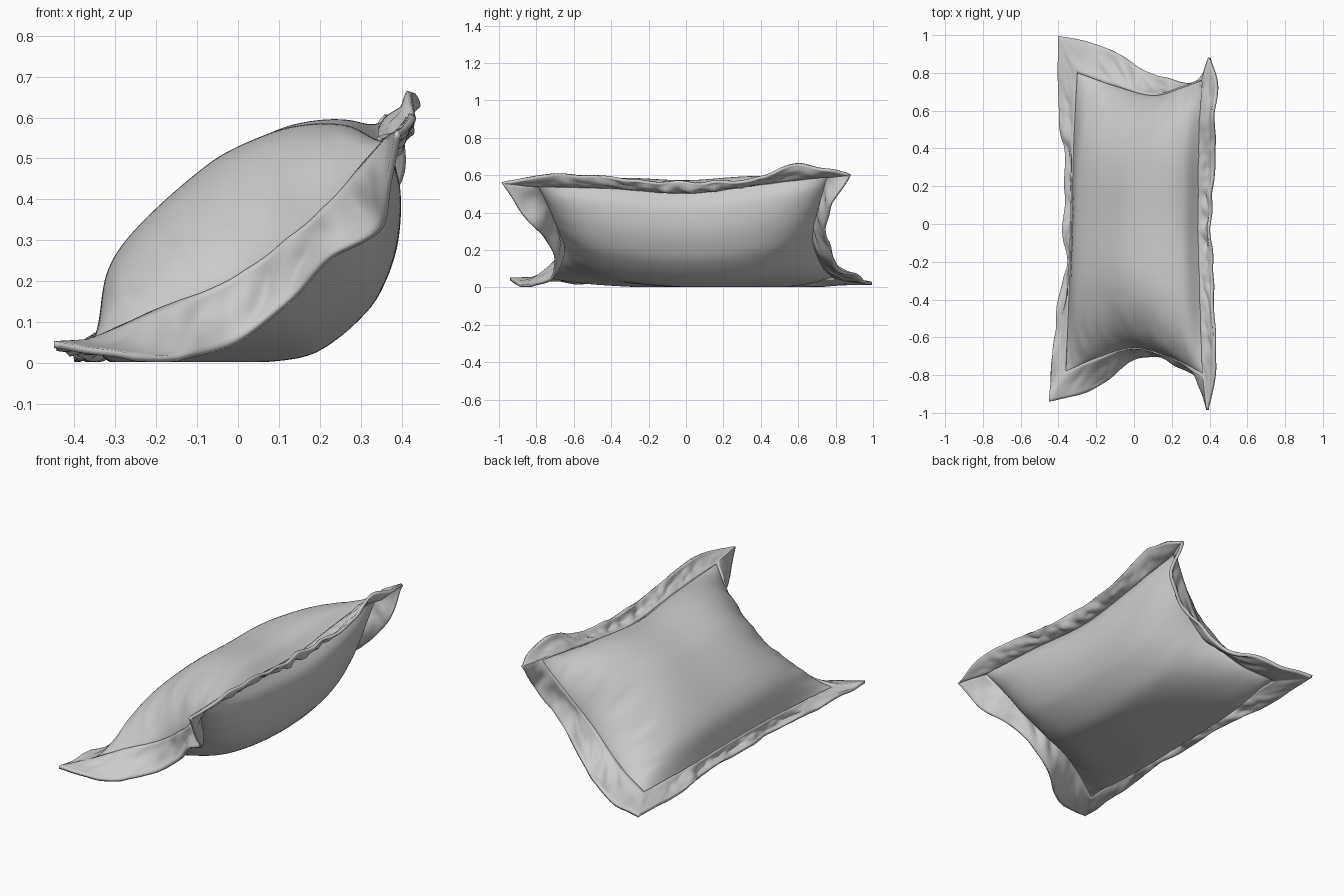
import bpy, bmesh, math
from mathutils import Vector, noise

if "Cube" in bpy.data.objects:
    bpy.data.objects.remove(bpy.data.objects["Cube"])


def curve(pts):
    """Smooth curve through points, parameter 0..1 by chord length."""
    p = [Vector(q) for q in pts]
    t = [0.0]
    for a, b in zip(p, p[1:]):
        t.append(t[-1] + (b - a).length)
    t = [x / t[-1] for x in t]
    n = len(p)
    m = []
    for i in range(n):
        a, b = max(i - 1, 0), min(i + 1, n - 1)
        m.append((p[b] - p[a]) / (t[b] - t[a]))

    def ev(s):
        i = 0
        while i < n - 2 and s > t[i + 1]:
            i += 1
        h = t[i + 1] - t[i]
        k = (s - t[i]) / h
        return (p[i] * (2*k**3 - 3*k*k + 1) + m[i] * h * (k**3 - 2*k*k + k)
                + p[i + 1] * (3*k*k - 2*k**3) + m[i + 1] * h * (k**3 - k*k))
    return ev


def finish(name, bm):
    bmesh.ops.recalc_face_normals(bm, faces=bm.faces)
    me = bpy.data.meshes.new(name)
    bm.to_mesh(me)
    bm.free()
    ob = bpy.data.objects.new(name, me)
    bpy.context.collection.objects.link(ob)
    bpy.context.view_layer.objects.active = ob
    ob.select_set(True)
    bpy.ops.object.shade_smooth_by_angle(angle=math.radians(50))
    ob.select_set(False)
    return ob


def add_grid(bm, rows):
    vs = [[bm.verts.new(c) for c in r] for r in rows]
    for r0, r1 in zip(vs, vs[1:]):
        for j in range(len(r0) - 1):
            bm.faces.new((r0[j], r0[j + 1], r1[j + 1], r1[j]))


# seam corners and seam edges
A, B = (-.36, -.78, .05), (.365, -.79, .545)
C, D = (.36, .76, .60), (-.30, .80, .05)
front_in = curve([A, (-.2, -.71, .125), (0, -.655, .215), (.2, -.71, .37), B])
right_in = curve([B, (.35, -.4, .535), (.34, 0, .51), (.345, .4, .555), C])
back_in = curve([C, (.25, .72, .45), (.1, .68, .27), (-.1, .73, .12), D])
left_in = curve([D, (-.32, .4, .06), (-.33, 0, .07), (-.345, -.4, .07), A])

# outer flange edges
A2, B2 = (-.45, -.94, .045), (.39, -.985, .56)
C2, D2 = (.40, .88, .60), (-.40, .995, .02)
front_out = curve([A2, (-.2, -.87, .012), (-.03, -.73, .04), (.1, -.70, .13),
                   (.22, -.74, .25), (.35, -.83, .34), B2])
right_out = curve([B2, (.43, -.75, .60), (.42, -.4, .585), (.40, 0, .565),
                   (.42, .35, .59), (.41, .6, .67), (.44, .75, .63), C2])
back_out = curve([C2, (.39, .78, .44), (.24, .745, .26), (.08, .80, .12),
                  (-.1, .91, .06), (-.25, .965, .03), D2])
left_out = curve([D2, (-.40, .6, .012), (-.365, .3, .012), (-.37, 0, .012),
                  (-.375, -.3, .012), (-.42, -.6, .03), A2])

# mid cross-section of the upper and lower cloth (x, 0, z)
mid_l, mid_r = left_in(.5), right_in(.5)
section = lambda pts: curve([(mid_l.x, 0, mid_l.z)] + [(x, 0, z) for x, z in pts]
                            + [(mid_r.x, 0, mid_r.z)])
upper = section([(-.31, .22), (-.23, .335), (-.07, .48), (.03, .535), (.14, .57), (.26, .565)])
lower = section([(-.31, .0), (-.1, 0), (.1, .005), (.2, .03), (.32, .13), (.37, .22),
                 (.395, .32), (.39, .43)])


def base(u, v):
    """Patch spanned by the four seams."""
    f, k = front_in(u), back_in(1 - u)
    l, r = left_in(1 - v), right_in(v)
    a, b, c, d = map(Vector, (A, B, C, D))
    return (f*(1-v) + k*v + l*(1-u) + r*u
            - a*(1-u)*(1-v) - b*u*(1-v) - c*u*v - d*(1-u)*v)


# cushion: two puffed sheets joined at the seam
NU, NV = 72, 110
us = [(1 - math.cos(math.pi * i / NU)) / 2 for i in range(NU + 1)]
vs = [(1 - math.cos(math.pi * j / NV)) / 2 for j in range(NV + 1)]
bm = bmesh.new()
for prof, side in ((upper, 1), (lower, -1)):
    rows = []
    for u in us:
        puff = prof(u) - base(u, .5)
        puff.y = 0
        row = []
        for v in vs:
            w = abs(2 * v - 1)
            p = base(u, v) + puff * max(0, 1 - w ** 3.3) ** .7
            # gathered wrinkles running inwards from the short ends
            edge = (4 * u * (1 - u)) * min(1, (1 - w) * 12) * max(0, w - .6) * 2
            n = noise.noise(Vector((u * 9, v * 4, side * 4)))
            n += .6 * noise.noise(Vector((u * 22, v * 9, side * 9)))
            p += Vector((-.55, 0, .83)) * side * n * edge * (.024 if side > 0 else .006)
            p.z = max(p.z, .002)
            row.append(p)
        rows.append(row)
    add_grid(bm, rows)
bmesh.ops.remove_doubles(bm, verts=bm.verts, dist=1e-5)
finish("cushion", bm)

# flange: rippled cloth border around the seam
bm = bmesh.new()
NS, NW = 90, 10
rows = []
for fin, fout in ((front_in, front_out), (right_in, right_out),
                  (back_in, back_out), (left_in, left_out)):
    for i in range(NS + 1):
        s = i / NS
        a, b = fin(s), fout(s)
        along = fin(min(1, s + .01)) - fin(max(0, s - .01))
        nrm = along.cross(b - a).normalized()
        row = []
        for j in range(NW + 1):
            k = j / NW
            p = a.lerp(b, k)
            q = Vector((a.x * 8, a.y * 8, a.z * 8 + k))
            amp = math.sin(math.pi * s) ** .5 if 0 < s < 1 else 0
            ripple = .03 * noise.noise(q) * k + .02 * noise.noise(q * 2.2) * math.sin(math.pi * k)
            p += nrm * amp * (ripple + .016 * math.sin(math.pi * k))
            p.z = max(p.z, .01)
            row.append(p)
        rows.append(row)
add_grid(bm, rows)
bmesh.ops.remove_doubles(bm, verts=bm.verts, dist=1e-5)
flange = finish("flange", bm)
mod = flange.modifiers.new("cloth_thickness", 'SOLIDIFY')
mod.thickness = .016
mod.offset = 0
